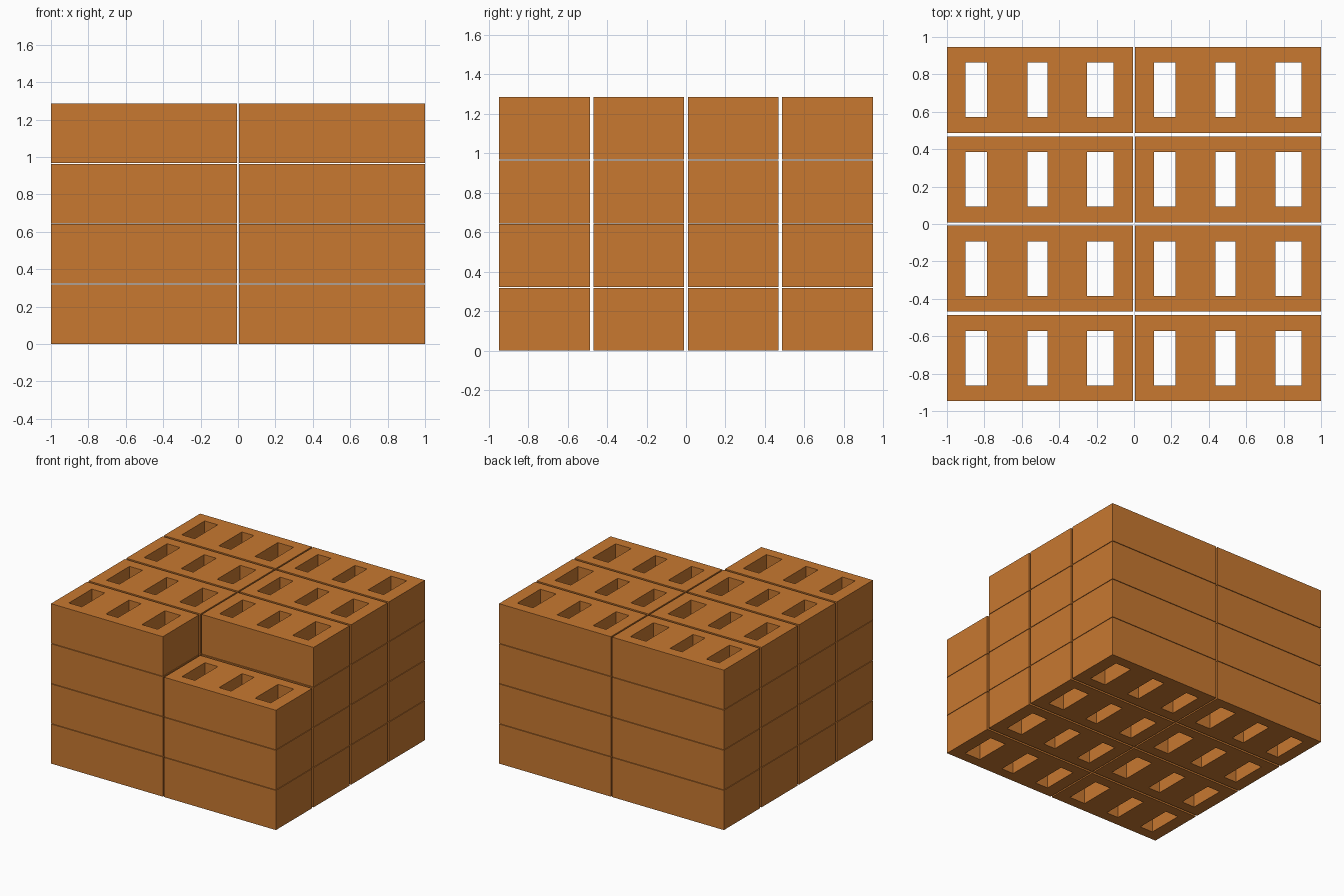
import bpy, bmesh

if "Cube" in bpy.data.objects:
    bpy.data.objects.remove(bpy.data.objects["Cube"])

# Brick size, stacking pitch and the hole layout (local coordinates)
W, D, H = 0.994, 0.46, 0.318
PITCH = (1.006, 0.478, 0.3225)
XS = [0, 0.10, 0.215, 0.43, 0.537, 0.75, 0.89, W]
YS = [0, 0.084, 0.376, D]

clay = bpy.data.materials.new("clay")
clay.diffuse_color = (0.58, 0.19, 0.03, 1)
clay.use_nodes = True
clay.node_tree.nodes["Principled BSDF"].inputs["Base Color"].default_value = clay.diffuse_color


def brick_mesh():
    """Flat plate with three rectangular openings, extruded to full height."""
    bm = bmesh.new()
    grid = [[bm.verts.new((x, y, 0)) for y in YS] for x in XS]
    for i in range(len(XS) - 1):
        for j in range(len(YS) - 1):
            if i % 2 == 1 and j == 1:
                continue  # hole through the brick
            bm.faces.new((grid[i][j], grid[i + 1][j],
                          grid[i + 1][j + 1], grid[i][j + 1]))
    ext = bmesh.ops.extrude_face_region(bm, geom=bm.faces[:], use_keep_orig=True)
    top = [g for g in ext["geom"] if isinstance(g, bmesh.types.BMVert)]
    bmesh.ops.translate(bm, verts=top, vec=(0, 0, H))
    bmesh.ops.recalc_face_normals(bm, faces=bm.faces[:])
    me = bpy.data.meshes.new("brick")
    bm.to_mesh(me)
    bm.free()
    me.materials.append(clay)
    return me


# Stack: 2 x 4 x 4 bricks, the top front right one is missing
mesh = brick_mesh()
for layer in range(4):
    for row in range(4):
        for col in range(2):
            if (layer, row, col) == (3, 0, 1):
                continue
            ob = bpy.data.objects.new(f"brick_layer{layer + 1}_row{row + 1}_col{col + 1}", mesh)
            ob.location = (-1 + col * PITCH[0], -0.947 + row * PITCH[1], layer * PITCH[2])
            bpy.context.collection.objects.link(ob)
